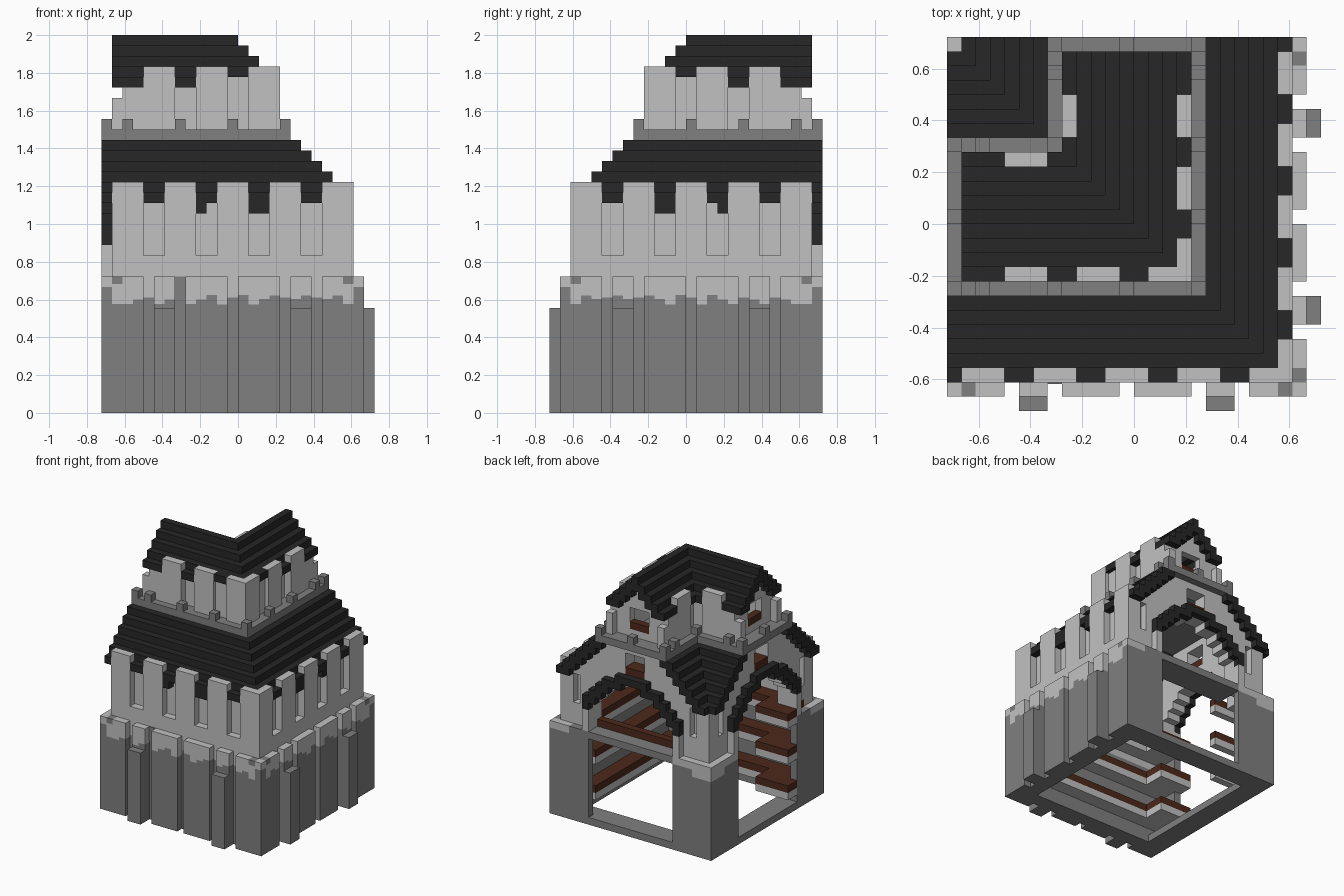
import bpy, bmesh, math

cube = bpy.data.objects.get("Cube")
if cube:
    bpy.data.objects.remove(cube, do_unlink=True)

U = 1 / 18          # one block
HALF = 13           # half the plan width in blocks


def material(name, rgb):
    m = bpy.data.materials.new(name)
    m.use_nodes = True
    m.diffuse_color = (*rgb, 1)
    m.node_tree.nodes["Principled BSDF"].inputs["Base Color"].default_value = (*rgb, 1)
    return m


LIGHT = material("light stone", (0.53, 0.535, 0.53))
DARK = material("dark stone", (0.215, 0.215, 0.215))
SLATE = material("black slate", (0.02, 0.02, 0.02))
WOOD = material("brown wood", (0.075, 0.022, 0.011))

parts = {}


def box(part, mat, i, j, z, mirror=True):
    """Block-grid box: i runs from the left end, j from the back; mirrored over the diagonal."""
    bm = parts.setdefault((part, mat), bmesh.new())
    for a, b in ([(i, j), (j, i)] if mirror else [(i, j)]):
        v = [bm.verts.new(((p - HALF) * U, (HALF - q) * U, h * U))
             for h in z for p, q in ((a[0], b[0]), (a[0], b[1]), (a[1], b[1]), (a[1], b[0]))]
        for f in ((0, 3, 2, 1), (4, 5, 6, 7), (0, 1, 5, 4), (1, 2, 6, 5), (2, 3, 7, 6), (3, 0, 4, 7)):
            # y is reversed, so the winding is reversed too
            bm.faces.new([v[k] for k in reversed(f)])


def ell(part, mat, c, z, start=0):
    """L-shaped run covering band c of the plan."""
    box(part, mat, (start, c[1]), c, z)


def both(part, mat, i, c, z):
    """Box on the outer side and its twin on the inner side."""
    box(part, mat, i, c, z)
    box(part, mat, i, (25 - c[1], 25 - c[0]), z)


def weathered(part, i, c, split, top=13):
    box(part + "_lower", DARK, i, c, (0, split))
    box(part + "_upper", LIGHT, i, c, (split, top))


# Ground storey: walls, panels and pilasters
weathered("base_wall", (1, 24), (22, 24), 11)
weathered("base_wall", (0, 1), (22, 24), 12)
box("base_wall_stain", DARK, (7, 8), (24, 24.1), (11, 13), mirror=False)
for a, b in ((0, 4), (5, 7), (8, 12), (13, 17), (18, 20), (21, 25)):
    for k in range(a, b):
        if k in (1, 23):   # worn corner blocks with a dark cap
            weathered("base_panel", (k, k + 1), (24, 25), 10.4, 12.3)
            box("base_panel_cap", DARK, (k, k + 1), (24, 25), (12.3, 13))
        else:
            split = 12 if k in (0, 24) else 10.8 + 0.5 * math.sin(2.1 * k)
            weathered("base_panel", (k, k + 1), (24, 25), split)
for a in (5, 18):
    box("pilaster", DARK, (a, a + 2), (25, 26), (0, 10))

# Open ends: posts, sills and the back lintel
weathered("corner_post", (0, 3), (0, 3), 11)
box("corner_post_lower", DARK, (3, 6), (0, 1), (0, 12))
box("corner_post_upper", LIGHT, (3, 6), (0, 1), (12, 13))
box("end_post", DARK, (0, 1), (19, 22), (0, 13))
box("sill", DARK, (6, 19), (0, 3), (0, 1))
box("sill", DARK, (3, 6), (1, 3), (0, 1))
box("sill", DARK, (1, 3), (19, 22), (0, 1))
box("lintel", DARK, (6, 19), (0, 4), (12, 13), mirror=False)

# Wooden ledges on stone corbels around the inside
for z in (3, 8, 13):
    for name, mat, h in (("ledge", WOOD, (z, z + 1)), ("ledge_corbel", LIGHT, (z - 1, z))):
        ell(name, mat, (20, 22), h, 3)
        box(name, mat, (0, 5), (17, 19), h, mirror=False)
        box(name, mat, (1, 5), (19, 22), h, mirror=False)
        box(name, mat, (1, 5), (6, 7), h, mirror=False)
box("end_floor_beam", WOOD, (5, 20), (2, 3), (13, 14), mirror=False)

# Middle storey: wall with recessed panels and tall merlons
ell("hall_wall", LIGHT, (22, 23), (13, 20), 1)
ell("hall_wall", LIGHT, (22, 24), (13, 15), 1)
for a in (1, 6, 11, 16, 21):
    box("hall_merlon", LIGHT, (a, a + 3), (23, 24), (15, 22))
for a, b, low in ((0, 1, 20), (4, 6, 20), (9, 10, 19), (10, 11, 20), (14, 16, 19), (19, 21, 20)):
    box("hall_eave", SLATE, (a, b), (23, 24), (low, 21))

# Stepped hall roof, both slopes
ell("hall_roof", SLATE, (22, 23), (20, 21))
ell("hall_roof", SLATE, (1, 3), (20, 21))
for z in range(21, 26):
    edge = 44 - z
    ell("hall_roof", SLATE, (edge - 2, edge), (z, z + 1))
    ell("hall_roof", SLATE, (25 - edge, 27 - edge), (z, z + 1))

# Hall gables: low slate arch, wall above it and a small opening under the parapet
arch = {5: (16, 18), 6: (17, 19), 7: (18, 20), 8: (19, 21),
        9: (20, 21), 10: (20, 22), 11: (21, 22), 12: (21, 22)}
for c in range(1, 24):
    m = min(c, 24 - c)
    band = (c, c + 1)
    roof = min(18 + m, 26)
    if m in arch:
        low, high = arch[m]
        box("arch_lining", SLATE, (0, 1), band, (low, high))
        if m >= 11:
            box("gable_wall", LIGHT, (1, 3), band, (low, 22))
            box("gable_sill", WOOD, (1, 3), band, (22, 23))
            box("gable_wall", LIGHT, (1, 3), band, (25, 26))
        else:
            box("gable_wall", LIGHT, (1, 3), band, (low, roof))
    elif m == 3:   # narrow slit window
        box("gable_wall", LIGHT, (1, 3), band, (13, 16))
        box("gable_wall", LIGHT, (2, 3), band, (16, 20))
        box("gable_wall", LIGHT, (1, 3), band, (20, roof))
    else:
        box("gable_wall", LIGHT, (1, 3), band, (13, max(roof, 20)))
both("arch_corbel", LIGHT, (0, 3), (19, 20), (13, 16))

# Parapet walk round the tower
ell("parapet", DARK, (7, 18), (26, 27))
for a in (0, 2, 7, 12, 17):
    box("parapet_stud", DARK, (a, a + 1), (17, 18), (27, 28))
    if a < 8:
        box("parapet_stud", DARK, (a, a + 1), (7, 8), (27, 28))
box("parapet_stud", DARK, (0, 1), (12, 13), (27, 28))

# Tower walls and merlons
ell("tower_wall", LIGHT, (15, 16), (27, 31), 2)
ell("tower_wall", LIGHT, (9, 10), (27, 31), 2)
box("tower_wall", LIGHT, (12, 14), (16, 16.5), (27, 32))
for a in (4, 9, 14):
    box("tower_merlon", LIGHT, (a, a + 3), (16, 17), (27, 33))
box("tower_merlon", LIGHT, (4, 7), (8, 9), (27, 33))
both("tower_end_pier", LIGHT, (2, 4), (16, 17), (27, 31))
both("tower_end_pier", LIGHT, (1, 2), (16, 17), (27, 30))

# Tower gables with a central window on a wooden sill
for c in range(9, 16):
    m = min(c, 24 - c)
    roof = max(31, 22 + m)
    band = (c, c + 1)
    if m >= 11:
        box("tower_gable", LIGHT, (2, 3), band, (27, 28))
        box("tower_window_sill", WOOD, (2, 3), band, (28, 29))
        box("tower_gable", LIGHT, (2, 3), band, (31, roof))
    else:
        box("tower_gable", LIGHT, (2, 3), band, (27, roof))

# Stepped tower roof, both slopes
for a, b, low in ((1, 4, 31), (7, 9, 31), (12, 14, 32)):
    box("tower_eave", SLATE, (a, b), (16, 17), (low, low + 1))
for a, b in ((1, 4), (7, 9)):
    box("tower_eave", SLATE, (a, b), (8, 9), (31, 32))
ell("tower_roof", SLATE, (15, 16), (31, 32), 1)
ell("tower_roof", SLATE, (9, 10), (31, 32), 1)
for z in range(32, 36):
    edge = 48 - z
    ell("tower_roof", SLATE, (max(edge - 2, 12), edge), (z, z + 1), 1)
    ell("tower_roof", SLATE, (25 - edge, min(27 - edge, 13)), (z, z + 1), 1)

# Turn each part into an object
for (name, mat), bm in parts.items():
    bmesh.ops.recalc_face_normals(bm, faces=bm.faces)
    mesh = bpy.data.meshes.new(name)
    bm.to_mesh(mesh)
    bm.free()
    mesh.materials.append(mat)
    bpy.context.scene.collection.objects.link(bpy.data.objects.new(name, mesh))
